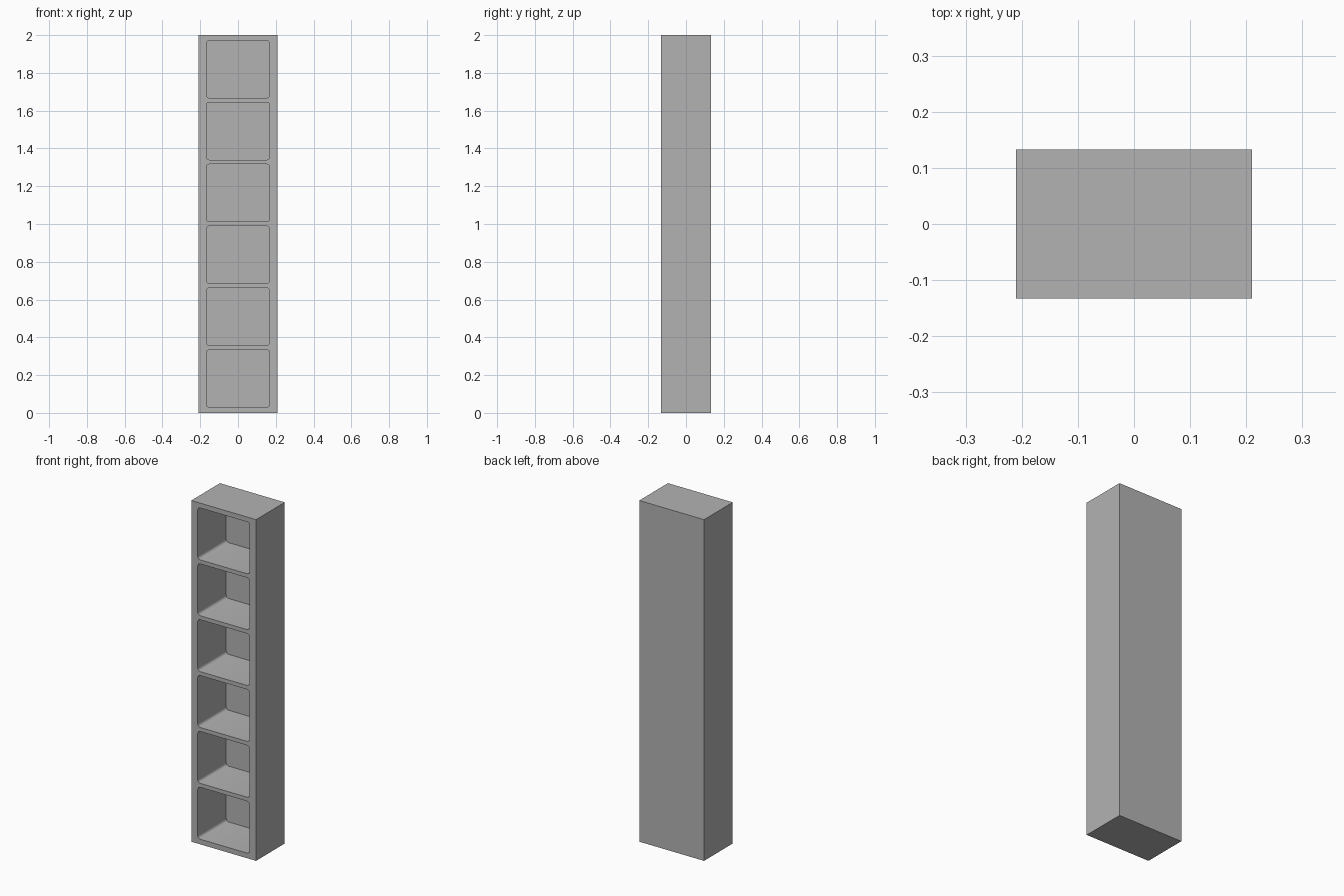
import bpy, bmesh, math

if "Cube" in bpy.data.objects:
    bpy.data.objects.remove(bpy.data.objects["Cube"])

W, D, H = 0.42, 0.266, 2.0        # overall width, depth, height
BACK = 0.002                      # thin back panel
CELLS, CELL_W, CELL_H = 6, 0.336, 0.304
FIRST, PITCH, R = 0.03, 0.3275, 0.016

grey = bpy.data.materials.new("matte grey")
grey.diffuse_color = (0.45, 0.45, 0.45, 1)
grey.use_nodes = True
grey.node_tree.nodes["Principled BSDF"].inputs["Base Color"].default_value = grey.diffuse_color


def rounded_rect(x0, x1, z0, z1, r, steps=4):
    pts = []
    corners = [(x1 - r, z1 - r, 0), (x0 + r, z1 - r, 90),
               (x0 + r, z0 + r, 180), (x1 - r, z0 + r, 270)]
    for cx, cz, start in corners:
        for i in range(steps + 1):
            a = math.radians(start + 90 * i / steps)
            pts.append((cx + r * math.cos(a), cz + r * math.sin(a)))
    return pts


def add_loop(curve, pts):
    s = curve.splines.new('POLY')
    s.points.add(len(pts) - 1)
    for p, (x, y) in zip(s.points, pts):
        p.co = (x, y, 0, 1)
    s.use_cyclic_u = True


# Shelf body: outer rectangle with six rounded openings, extruded in depth
curve = bpy.data.curves.new("shelf_profile", 'CURVE')
curve.dimensions = '2D'
curve.fill_mode = 'BOTH'
curve.extrude = (D - BACK) / 2
add_loop(curve, [(-W / 2, 0), (W / 2, 0), (W / 2, H), (-W / 2, H)])
for i in range(CELLS):
    z = FIRST + i * PITCH
    add_loop(curve, rounded_rect(-CELL_W / 2, CELL_W / 2, z, z + CELL_H, R))
body = bpy.data.objects.new("shelf_body", curve)
bpy.context.collection.objects.link(body)
body.rotation_euler = (math.pi / 2, 0, 0)
body.location.y = -BACK / 2
bpy.context.view_layer.objects.active = body
body.select_set(True)
bpy.ops.object.convert(target='MESH')
body = bpy.context.object
bm = bmesh.new()
bm.from_mesh(body.data)
bmesh.ops.remove_doubles(bm, verts=bm.verts, dist=1e-5)
bmesh.ops.recalc_face_normals(bm, faces=bm.faces)
bm.to_mesh(body.data)
bm.free()
body.data.materials.clear()
body.data.materials.append(grey)
bpy.ops.object.shade_smooth_by_angle(angle=math.radians(30))

# Back panel closing the openings
bpy.ops.mesh.primitive_cube_add(size=1, location=(0, D / 2 - BACK / 2, H / 2))
panel = bpy.context.object
panel.name = "back_panel"
panel.scale = (W, BACK, H)
panel.data.materials.append(grey)
